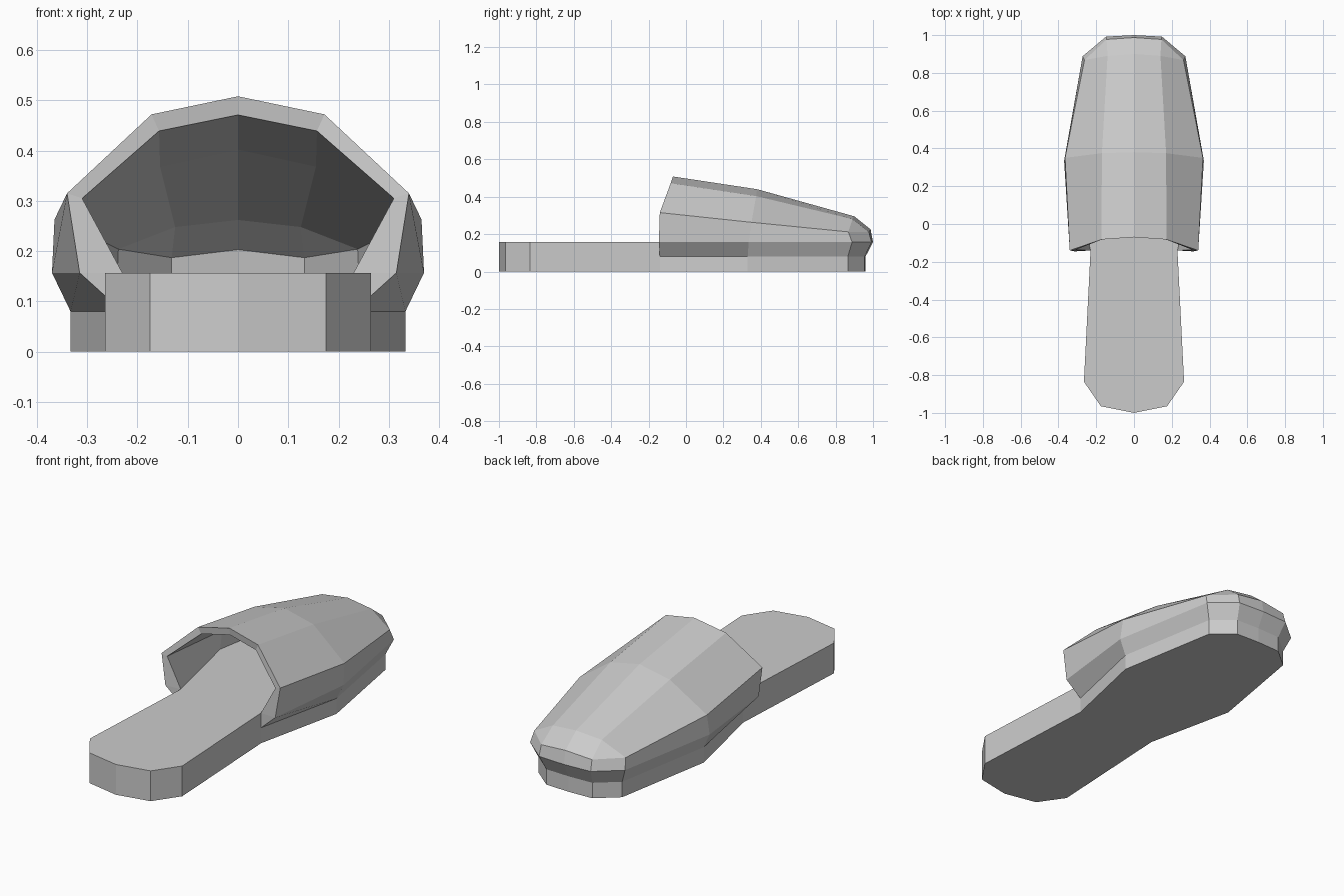
import bpy, bmesh

if "Cube" in bpy.data.objects:
    bpy.data.objects.remove(bpy.data.objects["Cube"])


def mirrored_object(name, verts, faces):
    """Half mesh (x >= 0) mirrored across x = 0."""
    me = bpy.data.meshes.new(name)
    bm = bmesh.new()
    vs = [bm.verts.new(v) for v in verts]
    for f in faces:
        bm.faces.new([vs[i] for i in f])
    bmesh.ops.recalc_face_normals(bm, faces=bm.faces)
    half = bm.faces[:] + bm.edges[:] + bm.verts[:]
    bmesh.ops.mirror(bm, geom=half, axis='X', merge_dist=0.0005)
    bmesh.ops.remove_doubles(bm, verts=bm.verts, dist=0.0005)
    bmesh.ops.recalc_face_normals(bm, faces=bm.faces)
    bm.to_mesh(me)
    bm.free()
    ob = bpy.data.objects.new(name, me)
    bpy.context.collection.objects.link(ob)
    return ob


# Sole: right half of the outline from heel to toe, extruded up
SOLE_H, WELT = 0.157, 0.08
half = [(0, -1), (0.175, -0.965), (0.265, -0.835), (0.23, -0.14),
        (0.333, 0.33), (0.24, 0.865), (0.132, 0.955), (0, 0.96)]
n = len(half)
verts = [(x, y, z) for z in (0, SOLE_H) for x, y in half]
faces = [tuple(range(n)), tuple(range(n, 2 * n))]
faces += [(i, i + 1, n + i + 1, n + i) for i in range(n - 1)]
mirrored_object("sole", verts, faces)

# Upper: rings from the opening to the toe, each listed from crown to welt
outer = [
    [(0, -0.07, 0.508), (0.172, -0.082, 0.472), (0.34, -0.14, 0.315),
     (0.315, -0.145, SOLE_H), (0.23, -0.14, WELT)],
    [(0, 0.38, 0.44), (0.17, 0.375, 0.403), (0.365, 0.35, 0.263),
     (0.37, 0.335, SOLE_H), (0.333, 0.33, WELT)],
    [(0, 0.90, 0.295), (0.14, 0.89, 0.28), (0.262, 0.868, 0.212),
     (0.272, 0.888, SOLE_H), (0.24, 0.865, WELT)],
]
outer_toe = [(0, 0.987, 0.225), (0.145, 0.977, 0.212),
             (0.148, 0.992, SOLE_H), (0, 1.0, SOLE_H),
             (0.132, 0.955, WELT), (0, 0.96, WELT)]
# Lining: same layout, ending on the edge of the insole
inner = [
    [(0, -0.065, 0.471), (0.157, -0.077, 0.439), (0.31, -0.137, 0.305),
     (0.23, -0.14, SOLE_H)],
    [(0, 0.37, 0.402), (0.155, 0.365, 0.368), (0.332, 0.345, 0.25),
     (0.333, 0.33, SOLE_H)],
    [(0, 0.88, 0.262), (0.125, 0.87, 0.248), (0.238, 0.85, 0.204),
     (0.24, 0.865, SOLE_H)],
]
inner_toe = [(0, 0.955, 0.203), (0.132, 0.948, 0.187),
             (0.132, 0.955, SOLE_H), (0, 0.96, SOLE_H)]

verts, faces = [], []


def add_layer(rings, toe):
    """Strips between rings plus the blunt toe cap; returns first index."""
    base, rows = len(verts), len(rings[0])
    for ring in rings:
        verts.extend(ring)
    verts.extend(toe)
    for r in range(len(rings) - 1):
        for c in range(rows - 1):
            a = base + r * rows + c
            faces.append((a, a + 1, a + rows + 1, a + rows))
    k = base + (len(rings) - 1) * rows      # last ring
    t = base + len(rings) * rows            # toe cap
    faces.extend([(k, k + 1, t + 1, t), (k + 1, k + 2, t + 1),
                  (k + 2, k + 3, t + 2, t + 1), (t, t + 1, t + 2, t + 3)])
    if rows == 5:                           # undercut down to the welt
        faces.extend([(k + 3, k + 4, t + 4, t + 2),
                      (t + 2, t + 4, t + 5, t + 3)])
    return base


o = add_layer(outer, outer_toe)
i = add_layer(inner, inner_toe)
# Rim of the opening
faces += [(o + c, o + c + 1, i + c + 1, i + c) for c in range(3)]
faces.append((o + 3, o + 4, i + 3))
# Hidden wall between lining and welt closes the shell
ot, it = o + 15, i + 12
faces += [(o + 4, o + 9, i + 7, i + 3), (o + 9, o + 14, i + 11, i + 7),
          (o + 14, ot + 4, it + 2, i + 11), (ot + 4, ot + 5, it + 3, it + 2)]
mirrored_object("upper", verts, faces)
